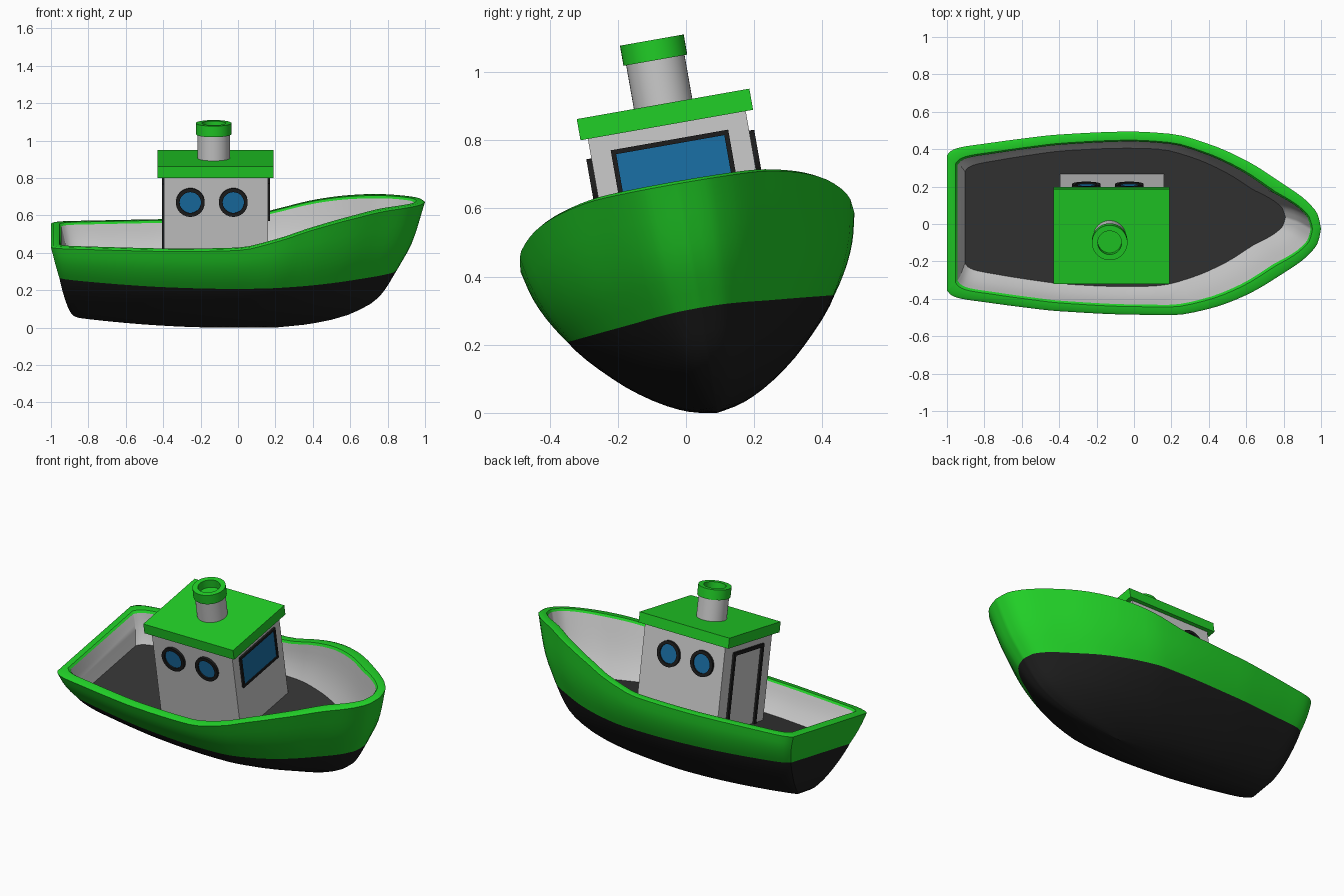
import bpy, bmesh, math
from mathutils import Matrix, Vector

if "Cube" in bpy.data.objects:
    bpy.data.objects.remove(bpy.data.objects["Cube"])

ROLL = Matrix.Translation((0, 0.0925, 0)) @ Matrix.Rotation(math.radians(10), 4, 'X')


def material(name, rgb):
    m = bpy.data.materials.new(name)
    m.diffuse_color = (*rgb, 1)
    m.use_nodes = True
    m.node_tree.nodes["Principled BSDF"].inputs["Base Color"].default_value = m.diffuse_color
    return m


GREEN = material("green_paint", (0.015, 0.62, 0.02))
BLACK = material("black_paint", (0.012, 0.012, 0.012))
DARK = material("deck_grey", (0.035, 0.035, 0.035))
BLUE = material("blue_glass", (0.01, 0.16, 0.38))


def finish(name, bm, mat=None, smooth=None, fix=True):
    """Turn a bmesh into an object, heeled over with the rest of the boat."""
    bmesh.ops.remove_doubles(bm, verts=bm.verts, dist=0.0002)
    if fix:
        bmesh.ops.recalc_face_normals(bm, faces=bm.faces)
    bm.transform(ROLL)
    me = bpy.data.meshes.new(name)
    bm.to_mesh(me)
    bm.free()
    ob = bpy.data.objects.new(name, me)
    bpy.context.collection.objects.link(ob)
    if mat:
        me.materials.append(mat)
    if smooth:
        bpy.ops.object.select_all(action='DESELECT')
        ob.select_set(True)
        bpy.context.view_layer.objects.active = ob
        bpy.ops.object.shade_smooth_by_angle(angle=math.radians(smooth))
    return ob


def curve(pts, x):
    """Smooth interpolation through a few (x, y) points."""
    x = min(max(x, pts[0][0]), pts[-1][0])
    i = next(k for k in range(len(pts) - 1) if x <= pts[k + 1][0])
    d = [(b[1] - a[1]) / (b[0] - a[0]) for a, b in zip(pts, pts[1:])]

    def slope(k):
        if k == 0 or k == len(pts) - 1:
            return d[min(k, len(d) - 1)]
        a, b = d[k - 1], d[k]
        return 2 * a * b / (a + b) if a * b > 0 else 0
    (x0, y0), (x1, y1) = pts[i], pts[i + 1]
    h = x1 - x0
    t = (x - x0) / h
    return (y0 * (1 + 2 * t) * (1 - t) ** 2 + slope(i) * h * t * (1 - t) ** 2
            + y1 * t * t * (3 - 2 * t) + slope(i + 1) * h * t * t * (t - 1))


# Hull lines: level v runs 0 keel, 1 waterline, 2 gunwale
PLAN = [(0, .74), (.012, .79), (.035, .825), (.1, .865), (.2, .92), (.3, .965), (.5, 1), (.6, .99),
        (.7, .90), (.8, .735), (.9, .485), (.95, .345), (.97, .27), (.992, .15), (1, 0)]
SECTION = [(0, 0), (.025, .1), (.07, .185), (.24, .365), (.52, .565), (1, .80), (1.65, .96), (2, 1)]
STERN = [(0, -.84), (.1, -.885), (.5, -.925), (1, -.955), (2, -1)]
BOW = [(0, .2), (.08, .4), (.25, .6), (.53, .75), (1, .85), (1.39, .93), (2, 1)]
SHEER = [(-1, .5), (-.4, .498), (0, .506), (.2, .55), (.4, .608), (.6, .65), (.8, .676), (1, .682)]
N = 48


def ring(v, inset=0, lift=0, height=None):
    x0, x1 = curve(STERN, v) + inset, curve(BOW, v) - inset
    half = []
    for i in range(N + 1):
        t = .5 - .5 * math.cos(math.pi * i / N)
        x = x0 + (x1 - x0) * t
        p = curve(PLAN, t)
        y = max(0, .497 * p * curve(SECTION, v) - inset * min(1, 2 * p))
        keel = .055 * (min(x, 0) / .87) ** 2
        water = .28 + .045 * x * x
        z = keel + (water - keel) * v if v <= 1 else water + (curve(SHEER, x) - water) * (v - 1)
        half.append(Vector((x, y, (z if height is None else height) + lift)))
    return [Vector((p.x, -p.y, p.z)) for p in half] + half[::-1]


def loft(name, rings, mat=None):
    bm = bmesh.new()
    rows = [[bm.verts.new(p) for p in r] for r in rings]
    n = len(rows[0])
    for a, b in zip(rows, rows[1:]):
        for i in range(n):
            j = (i + 1) % n
            bm.faces.new((a[i], a[j], b[j], b[i]))
    return finish(name, bm, mat, 40, fix=False)


levels = [0, .012, .03, .06, .1, .16, .24, .33, .43, .54, .66, .78, .9, 1]
loft("hull_bottom", [ring(v) for v in levels], BLACK)
loft("hull_topsides", [ring(1 + k / 8) for k in range(9)]
     + [ring(2, .012, .008), ring(2, .045, .008), ring(2, .055, -.004)], GREEN)
loft("inner_wall", [ring(2 - k / 6, .055, -.004) for k in range(7)])

# Flat deck inside the hull
bm = bmesh.new()
bm.faces.new([bm.verts.new(p) for p in ring(1.15, .045, height=.33)])
finish("deck", bm, DARK, fix=False)


def box(name, lo, hi, mat=None):
    lo, hi = Vector(lo), Vector(hi)
    bm = bmesh.new()
    bmesh.ops.create_cube(bm, size=1, matrix=Matrix.Translation((lo + hi) / 2)
                          @ Matrix.Diagonal((*(hi - lo), 1)))
    return finish(name, bm, mat)


def lathe(name, profile, place, mat=None, closed=False, n=40):
    """Revolve (radius, height) points round local z, then place the result."""
    bm = bmesh.new()
    vs = [bm.verts.new((r, 0, z)) for r, z in profile]
    es = [bm.edges.new(e) for e in zip(vs, vs[1:])]
    if closed:
        es.append(bm.edges.new((vs[-1], vs[0])))
    bmesh.ops.spin(bm, geom=vs + es, cent=(0, 0, 0), axis=(0, 0, 1), angle=math.tau, steps=n)
    bm.transform(place)
    return finish(name, bm, mat, 35)


# Cabin and roof
box("cabin", (-.395, -.235, .32), (.16, .235, .87))
box("roof", (-.43, -.257, .857), (.19, .257, .92), GREEN)

# Portholes on both sides
for side, word in ((-1, "front"), (1, "back")):
    for k, x in enumerate((-.255, -.025)):
        place = Matrix.Translation((x, side * .235, .722)) @ Matrix.Rotation(-side * math.pi / 2, 4, 'X')
        lathe(f"porthole_frame_{word}_{k}", [(.057, -.01), (.077, -.01), (.077, .015), (.057, .015)],
              place, BLACK, closed=True)
        lathe(f"porthole_glass_{word}_{k}", [(0, .006), (.06, .006), (.06, -.01), (0, -.01)], place, BLUE)


# Rectangular frames for the windscreen and the door
def frame(name, xa, xb, w, z0, z1, t):
    for s, word in ((-1, "right"), (1, "left")):
        a, b = sorted((s * w, s * (w - t)))
        box(f"{name}_{word}", (xa, a, z0), (xb, b, z1), BLACK)
    box(f"{name}_top", (xa, t - w, z1 - t), (xb, w - t, z1), BLACK)


frame("windscreen_frame", .15, .172, .175, .61, .8125, .014)
box("windscreen_sill", (.15, -.161, .61), (.172, .161, .624), BLACK)
box("windscreen_glass", (.15, -.165, .615), (.166, .165, .805), BLUE)
frame("door_frame", -.407, -.385, .15, .33, .805, .02)
box("door_line", (-.401, -.01, .33), (-.385, .01, .33 + .001), BLACK)

# Funnel with a hollow cap
base = Matrix.Translation((-.13, 0, 0))
lathe("funnel", [(0, .91), (.087, .91), (.087, 1.055), (0, 1.055)], base)
lathe("funnel_cap", [(0, 1.06), (.064, 1.06), (.064, 1.11), (.095, 1.11), (.095, 1.05), (0, 1.05)],
      base, GREEN)

# Settle the boat on the ground
low = min(v.co.z for o in bpy.data.objects for v in o.data.vertices)
for o in bpy.data.objects:
    o.data.transform(Matrix.Translation((0, 0, -low)))
